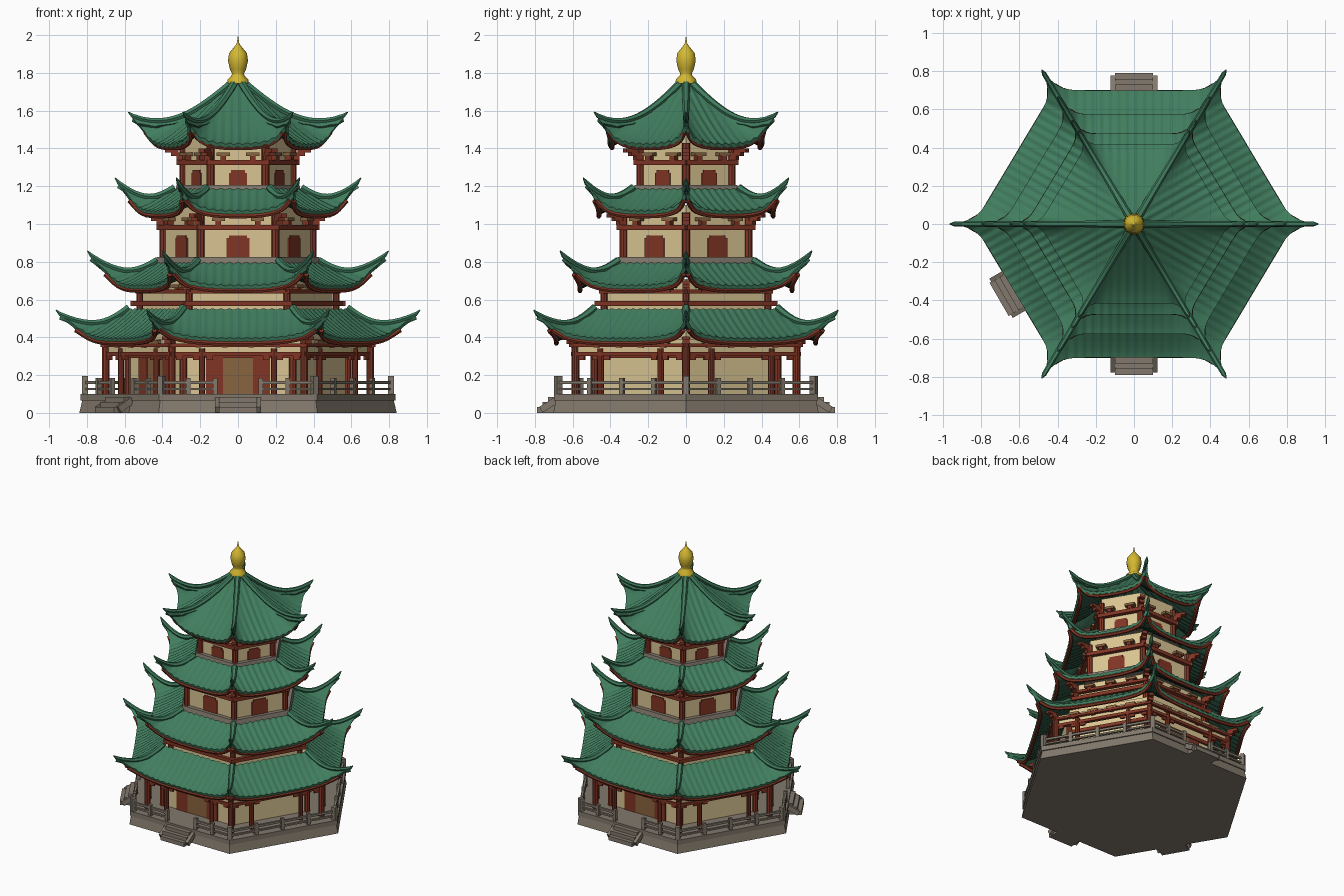
import bpy, bmesh
from math import cos, sin, tan, pi, radians
from mathutils import Vector, Matrix

if "Cube" in bpy.data.objects:
    bpy.data.objects.remove(bpy.data.objects["Cube"])


def material(name, rgb):
    m = bpy.data.materials.new(name)
    m.use_nodes = True
    m.diffuse_color = (*rgb, 1)
    m.node_tree.nodes["Principled BSDF"].inputs["Base Color"].default_value = (*rgb, 1)
    return m


GREEN = material("roof green", (0.052, 0.205, 0.112))
SOFFIT = material("soffit dark green", (0.022, 0.075, 0.045))
RED = material("painted red", (0.22, 0.036, 0.018))
CREAM = material("plaster cream", (0.70, 0.56, 0.29))
STONE = material("grey stone", (0.225, 0.19, 0.15))
GOLD = material("gold", (0.66, 0.48, 0.03))
BROWN = material("wood brown", (0.25, 0.125, 0.05))

FACES = [radians(-90 + 60 * k) for k in range(6)]
CORNERS = [radians(60 * k) for k in range(6)]
STAIR_FACES = [FACES[0], FACES[3], FACES[5]]
AP = cos(pi / 6)
PLAN_Y = 0.965  # the hexagonal plan is slightly shallower than regular


def finish(name, bm, mat, smooth=False, thickness=0, under=None):
    mesh = bpy.data.meshes.new(name)
    bm.to_mesh(mesh)
    bm.free()
    mesh.materials.append(mat)
    obj = bpy.data.objects.new(name, mesh)
    bpy.context.collection.objects.link(obj)
    bpy.ops.object.select_all(action="DESELECT")
    obj.select_set(True)
    bpy.context.view_layer.objects.active = obj
    if thickness:
        mesh.materials.append(under)
        mod = obj.modifiers.new("thickness", "SOLIDIFY")
        mod.thickness = thickness
        mod.offset = -1
        mod.material_offset = 1
        bpy.ops.object.modifier_apply(modifier=mod.name)
    if smooth:
        bpy.ops.object.shade_smooth_by_angle(angle=radians(50))
    return obj


def place(ang, d, s, z):
    """Point at distance d outward and s sideways in the direction ang."""
    return Vector((d * cos(ang) - s * sin(ang), PLAN_Y * (d * sin(ang) + s * cos(ang)), z))


def box(bm, ang, d, s, z0, z1, depth, width, tilt=0):
    m = (Matrix.Translation(place(ang, d, s, (z0 + z1) / 2)) @ Matrix.Rotation(ang, 4, "Z")
         @ Matrix.Rotation(tilt, 4, "Y") @ Matrix.Diagonal((depth, width, z1 - z0, 1)))
    bmesh.ops.create_cube(bm, size=1, matrix=m)


def hexagon(name, r, z0, z1, mat, r_top=None):
    bm = bmesh.new()
    rings = [[bm.verts.new(place(a, rad, 0, z)) for a in CORNERS] for rad, z in ((r, z0), (r_top or r, z1))]
    bm.faces.new(rings[0][::-1])
    bm.faces.new(rings[1])
    for k in range(6):
        bm.faces.new((rings[0][k - 1], rings[0][k], rings[1][k], rings[1][k - 1]))
    return finish(name, bm, mat)


def ring(bm, r, z0, z1, depth):
    for a in FACES:
        box(bm, a, r * AP, 0, z0, z1, depth, r + depth * 0.5)


def post(bm, pos, z0, z1, r, sides=8):
    bmesh.ops.create_cone(bm, cap_ends=True, segments=sides, radius1=r, radius2=r, depth=z1 - z0,
                          matrix=Matrix.Translation((pos.x, pos.y, (z0 + z1) / 2)))


def tube(bm, pts, radii, sides=6):
    rings = []
    for i, p in enumerate(pts):
        t = (pts[min(i + 1, len(pts) - 1)] - pts[max(i - 1, 0)]).normalized()
        side = t.cross(Vector((0, 0, 1))).normalized()
        up = side.cross(t)
        rings.append([bm.verts.new(p + radii[i] * (side * cos(2 * pi * k / sides) + up * sin(2 * pi * k / sides)))
                      for k in range(sides)])
    new = [bm.faces.new(rings[0]), bm.faces.new(rings[-1])]
    for a, b in zip(rings, rings[1:]):
        for k in range(sides):
            new.append(bm.faces.new((a[k], a[k - 1], b[k - 1], b[k])))
    bmesh.ops.recalc_face_normals(bm, faces=new)


def roof(label, inner, outer, z_eave, z_top, tip, rise, lift):
    """Curved hexagonal roof with ribbed tiles, hip ridges and a red eave trim."""
    stretch = tip * 0.97 * AP / outer - 1

    def surface(ang, u, v, ribs=0.0):
        c = abs(u)
        horn = c ** 14 * v ** 4
        d = inner + (outer - inner) * v
        s = u * d * tan(pi / 6)
        z = z_eave + (z_top - z_eave) * (1 - v) ** 1.25 + rise * c ** 3 * v * v + lift * horn
        z += ribs * cos(2 * pi * s / 0.045)
        k = 1 + stretch * horn
        return place(ang, d * k, s * k, z)

    cols, rows = 72, 12
    bm = bmesh.new()
    for a in FACES:
        grid = [[bm.verts.new(surface(a, 2 * j / cols - 1, i / rows, 0.004)) for j in range(cols + 1)]
                for i in range(rows + 1)]
        for i in range(rows):
            for j in range(cols):
                bm.faces.new((grid[i][j], grid[i + 1][j], grid[i + 1][j + 1], grid[i][j + 1]))
    bmesh.ops.remove_doubles(bm, verts=bm.verts, dist=0.0005)
    finish(label + "_roof", bm, GREEN, True, 0.02, SOFFIT)

    ridges, trim = bmesh.new(), bmesh.new()
    for a in FACES:
        path = [surface(a, 1, i / 14) + Vector((0, 0, 0.008)) for i in range(15)]
        path.append(path[-1] + (path[-1] - path[-2]).normalized() * 0.025 + Vector((0, 0, 0.012)))
        tube(ridges, path, [0.021 - 0.0006 * i for i in range(15)] + [0.003])
        eave = [surface(a, 0.96 * (i / 15 - 1), 0.94) - Vector((0, 0, 0.032)) for i in range(31)]
        tube(trim, eave, [0.013] * 31)
    finish(label + "_hip_ridges", ridges, GREEN, True)
    finish(label + "_eave_trim", trim, RED, True)


def brackets(label, r, z, reach, spots):
    """Stepped red brackets at corners and brown blocks along each face."""
    red, brown = bmesh.new(), bmesh.new()
    for a in CORNERS:
        for i in range(3):
            box(red, a, r + reach * i / 4, 0, z + 0.02 * i, z + 0.02 * (i + 1), reach * (0.4 + i * 0.25), 0.035)
    for a in FACES:
        for s in spots:
            box(red, a, r * AP, s * r, z, z + 0.022, 0.04, 0.03)
            box(brown, a, r * AP, s * r, z + 0.022, z + 0.04, 0.05, 0.07)
    finish(label + "_brackets", red, RED)
    finish(label + "_bracket_blocks", brown, BROWN)


# Stone terrace
hexagon("terrace_base", 0.84, 0, 0.065, STONE, 0.825)
hexagon("terrace_top", 0.835, 0.065, 0.1, STONE)

# Stairs with sloping side walls
bm = bmesh.new()
for a in STAIR_FACES:
    for i in range(3):
        box(bm, a, 0.71 + 0.015 * i, 0, 0, 0.085 - 0.027 * i, 0.09 + 0.03 * i, 0.2)
    for s in (-0.11, 0.11):
        box(bm, a, 0.745, s, 0.03, 0.065, 0.115, 0.025, radians(32))
finish("stairs", bm, STONE)

# Terrace railing, open at the stairs
bm = bmesh.new()
R = 0.81
for a in FACES:
    gap = 0.12 if a in STAIR_FACES else 0
    for side in (-1, 1):
        length = R / 2 - gap
        for z0, z1 in ((0.12, 0.132), (0.152, 0.168)):
            box(bm, a, R * AP, side * (gap + length / 2), z0, z1, 0.016, length)
        for t in (0, 0.5):
            box(bm, a, R * AP, side * (gap + length * t), 0.1, 0.185, 0.024, 0.024)
for a in CORNERS:
    box(bm, a, R, 0, 0.1, 0.195, 0.032, 0.032)
finish("terrace_railing", bm, STONE)

# Ground floor hall and doors
hexagon("ground_wall", 0.58, 0.1, 0.48, CREAM)
doors, leaves, frames = bmesh.new(), bmesh.new(), bmesh.new()
for a in FACES:
    d = 0.58 * AP
    if a in STAIR_FACES:
        box(doors, a, d + 0.002, 0, 0.1, 0.29, 0.008, 0.16)
        for s in (-0.125, 0.125):
            box(leaves, a, d + 0.003, s, 0.1, 0.29, 0.009, 0.09)
    box(frames, a, d, 0, 0.29, 0.315, 0.03, 0.58)
for a in CORNERS:
    post(frames, place(a, 0.58, 0, 0), 0.1, 0.4, 0.02)
finish("door_centres", doors, BROWN)
finish("door_leaves", leaves, RED)
finish("ground_wall_frame", frames, RED)

# Gallery columns, beams and frieze
bm = bmesh.new()
for a in CORNERS:
    post(bm, place(a, 0.70, 0, 0), 0.1, 0.37, 0.021, 10)
for a in FACES:
    for s in (-0.19, 0.19):
        post(bm, place(a, 0.70 * AP, s, 0), 0.1, 0.34, 0.017, 10)
    for s in (-0.31, -0.22, -0.15, 0.15, 0.22, 0.31):
        box(bm, a, 0.70 * AP, s, 0.28, 0.305, 0.014, 0.035)
ring(bm, 0.70, 0.30, 0.322, 0.026)
ring(bm, 0.71, 0.35, 0.368, 0.03)
finish("gallery_columns_and_beams", bm, RED)
bm = bmesh.new()
ring(bm, 0.695, 0.32, 0.39, 0.012)
finish("gallery_frieze", bm, CREAM)
brackets("ground", 0.70, 0.345, 0.08, (-0.3, -0.1, 0.1, 0.3))

# Low second floor with railing bands
hexagon("second_wall", 0.50, 0.48, 0.71, CREAM)
bm = bmesh.new()
ring(bm, 0.555, 0.565, 0.592, 0.025)
ring(bm, 0.525, 0.632, 0.652, 0.03)
for a in CORNERS:
    post(bm, place(a, 0.52, 0, 0), 0.5, 0.69, 0.018)
finish("second_floor_beams", bm, RED)
brackets("second", 0.52, 0.64, 0.08, (-0.3, 0, 0.3))


# Upper floors with corner posts and arched shutters
def storey(label, r, z0, z1, beam, window_half, window_z):
    hexagon(label + "_wall", r, z0, z1, CREAM)
    hexagon(label + "_sill", r + 0.05, z0 - 0.03, z0 + 0.026, STONE, r + 0.035)
    bm, panels = bmesh.new(), bmesh.new()
    for a in CORNERS:
        post(bm, place(a, r, 0, 0), z0, z1 - 0.04, 0.021)
    ring(bm, r + 0.02, beam, beam + 0.027, 0.03)
    for a in FACES:
        w0, w1 = window_z
        box(panels, a, r * AP + 0.002, 0, w0, w1 - 0.015, 0.009, window_half * 2)
        box(panels, a, r * AP + 0.002, 0, w1 - 0.015, w1, 0.009, window_half * 1.6)
    finish(label + "_frame", bm, RED)
    finish(label + "_shutters", panels, RED)
    brackets(label, r + 0.02, beam + 0.027, 0.08, (-0.25, 0.25))


storey("third", 0.395, 0.80, 1.10, 0.968, 0.06, (0.826, 0.94))
storey("fourth", 0.29, 1.18, 1.47, 1.312, 0.047, (1.206, 1.285))

# Roofs
roof("first", 0.50, 0.725, 0.395, 0.55, 0.97, 0.05, 0.07)
roof("second", 0.37, 0.595, 0.675, 0.80, 0.80, 0.06, 0.09)
roof("third", 0.29, 0.49, 1.07, 1.185, 0.65, 0.06, 0.08)
roof("fourth", 0.03, 0.43, 1.425, 1.74, 0.575, 0.065, 0.075)

# Gold finial
bm = bmesh.new()
profile = [(0, 1.735), (0.057, 1.745), (0.055, 1.765), (0.034, 1.785), (0.032, 1.798), (0.043, 1.82),
           (0.053, 1.865), (0.047, 1.905), (0.022, 1.935), (0.007, 1.955), (0, 2.0)]
verts = [bm.verts.new((r, 0, z)) for r, z in profile]
edges = [bm.edges.new(pair) for pair in zip(verts, verts[1:])]
bmesh.ops.spin(bm, geom=verts + edges, cent=(0, 0, 0), axis=(0, 0, 1), angle=2 * pi, steps=14)
bmesh.ops.remove_doubles(bm, verts=bm.verts, dist=0.0005)
bmesh.ops.recalc_face_normals(bm, faces=bm.faces)
finish("finial", bm, GOLD, True)
